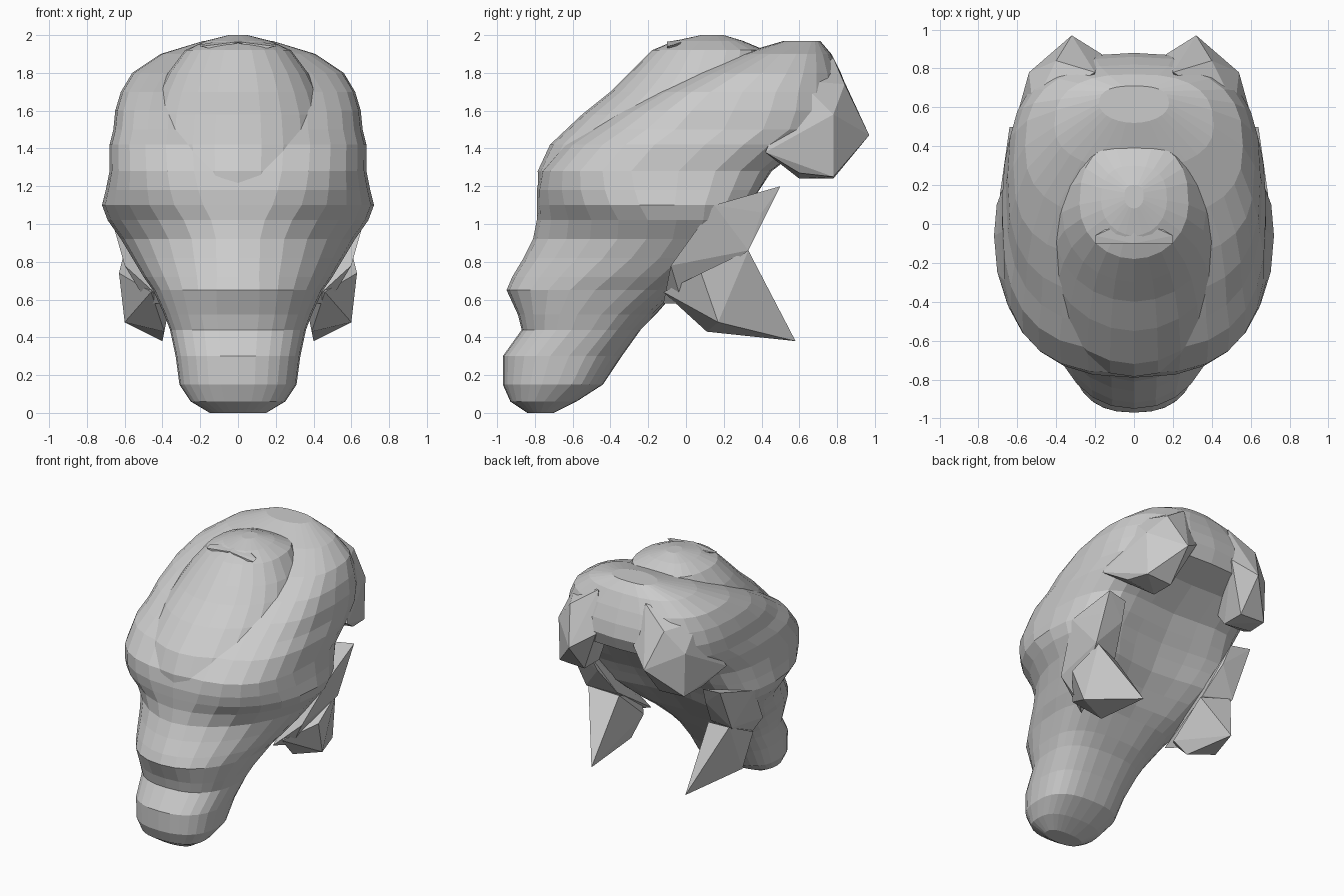
import bpy, bmesh
from math import sin, cos, pi


def make_object(name, bm):
    bmesh.ops.recalc_face_normals(bm, faces=bm.faces)
    mesh = bpy.data.meshes.new(name)
    bm.to_mesh(mesh)
    bm.free()
    obj = bpy.data.objects.new(name, mesh)
    bpy.context.collection.objects.link(obj)
    return obj


def power(v, e):
    return abs(v) ** e * (1 if v >= 0 else -1)


def loft(name, slices, n=28):
    """Horizontal slices: z, front y, back y, half width, widest y, front exponent, back dent."""
    bm = bmesh.new()
    rings = []
    for z, yf, yb, w, ym, ex, dent in slices:
        ring = []
        for i in range(n):
            a = 2 * pi * i / n
            e = ex if sin(a) < 0 else 2.6
            x = w * power(cos(a), 2 / e)
            s = power(sin(a), 2 / e)
            y = ym + s * (ym - yf if s < 0 else yb - ym)
            if s > 0:
                y -= dent * s * max(0, 1 - (x / w / 0.8) ** 2)
            ring.append(bm.verts.new((x, y, z)))
        rings.append(ring)
    for lo, hi in zip(rings, rings[1:]):
        for i in range(n):
            j = (i + 1) % n
            bm.faces.new((lo[i], lo[j], hi[j], hi[i]))
    bm.faces.new(rings[0])
    bm.faces.new(rings[-1])
    return make_object(name, bm)


def hull(name, points, side):
    """Faceted lump around a few points, on one side of the head."""
    bm = bmesh.new()
    for x, y, z in points:
        bm.verts.new((x * side, y, z))
    bmesh.ops.convex_hull(bm, input=bm.verts)
    loose = [v for v in bm.verts if not v.link_faces]
    bmesh.ops.delete(bm, geom=loose, context='VERTS')
    return make_object(name, bm)


# Snout, cheeks and back of the head
loft("head", [
    (0.00, -0.84, -0.70, 0.15, -0.77, 2.2, 0),
    (0.06, -0.93, -0.58, 0.25, -0.75, 2.4, 0),
    (0.15, -0.97, -0.44, 0.31, -0.68, 2.4, 0),
    (0.30, -0.97, -0.34, 0.33, -0.62, 2.4, 0),
    (0.44, -0.87, -0.24, 0.36, -0.50, 2.4, 0),
    (0.52, -0.89, -0.16, 0.39, -0.45, 2.4, 0),
    (0.65, -0.95, 0.00, 0.45, -0.32, 2.2, .05),
    (0.72, -0.92, 0.10, 0.50, -0.25, 2.0, .08),
    (0.82, -0.86, 0.22, 0.56, -0.14, 1.9, .12),
    (0.92, -0.81, 0.34, 0.62, -0.07, 1.8, .15),
    (1.02, -0.79, 0.40, 0.69, -0.05, 1.9, .15),
    (1.10, -0.79, 0.45, 0.72, -0.06, 2.2, .15),
    (1.18, -0.79, 0.51, 0.70, -0.05, 2.5, .15),
    (1.28, -0.77, 0.58, 0.68, -0.04, 2.8, .15),
    (1.42, -0.65, 0.75, 0.68, 0.10, 2.9, .12),
    (1.50, -0.53, 0.86, 0.66, 0.20, 2.9, .02),
    (1.60, -0.37, 0.88, 0.65, 0.25, 2.9, 0),
    (1.70, -0.18, 0.86, 0.62, 0.30, 2.9, 0),
    (1.80, 0.03, 0.82, 0.56, 0.40, 2.6, 0),
    (1.90, 0.28, 0.77, 0.41, 0.50, 2.2, 0),
    (1.97, 0.52, 0.71, 0.18, 0.62, 2.0, 0),
])

# Raised forehead dome inside the rim
loft("forehead_dome", [
    (1.15, -0.78, 0.00, 0.44, -0.30, 2.0, 0),
    (1.28, -0.785, 0.10, 0.47, -0.28, 2.0, 0),
    (1.42, -0.72, 0.20, 0.48, -0.20, 2.0, 0),
    (1.58, -0.55, 0.30, 0.46, -0.08, 2.0, 0),
    (1.70, -0.40, 0.36, 0.42, 0.00, 2.0, 0),
    (1.80, -0.30, 0.42, 0.37, 0.06, 2.0, 0),
    (1.92, -0.18, 0.42, 0.28, 0.10, 2.0, 0),
    (1.97, -0.06, 0.30, 0.17, 0.12, 2.0, 0),
    (2.00, 0.08, 0.20, 0.05, 0.14, 2.0, 0),
], 24)

# Spikes at the jaw, cheeks behind them, lobes at the back, lip on the crown
horn = [(.40, .58, .38), (.60, .17, .48), (.39, .11, .43), (.63, .08, .74),
        (.60, .33, .86), (.38, .27, .82), (.36, 0, .58), (.46, -.12, .64)]
cheek = [(.62, .33, .86), (.40, .27, .84), (.64, .40, 1.06), (.46, .42, 1.05),
         (.69, .15, 1.1), (.48, -.02, .58), (.38, -.12, .58), (.60, -.08, .78),
         (.64, .50, 1.2), (.48, .48, 1.18)]
lobe = [(.32, .97, 1.47), (.54, .78, 1.58), (.53, .78, 1.25), (.32, .78, 1.24),
        (.32, .60, 1.24), (.56, .60, 1.27), (.16, .87, 1.58), (.40, .84, 1.74),
        (.64, .42, 1.38), (.32, .45, 1.45), (.20, .78, 1.88), (.52, .60, 1.76)]
flap = [(.20, -.10, 1.94), (.20, -.06, 1.95), (.10, 0, 1.96), (0, .03, 1.985),
        (0, -.10, 1.965), (.10, -.10, 1.92), (0, 0, 1.9)]
for side, label in ((1, "right"), (-1, "left")):
    hull("jaw_horn_" + label, horn, side)
    hull("cheek_" + label, cheek, side)
    hull("rear_lobe_" + label, lobe, side)
    hull("crown_flap_" + label, flap, side)
